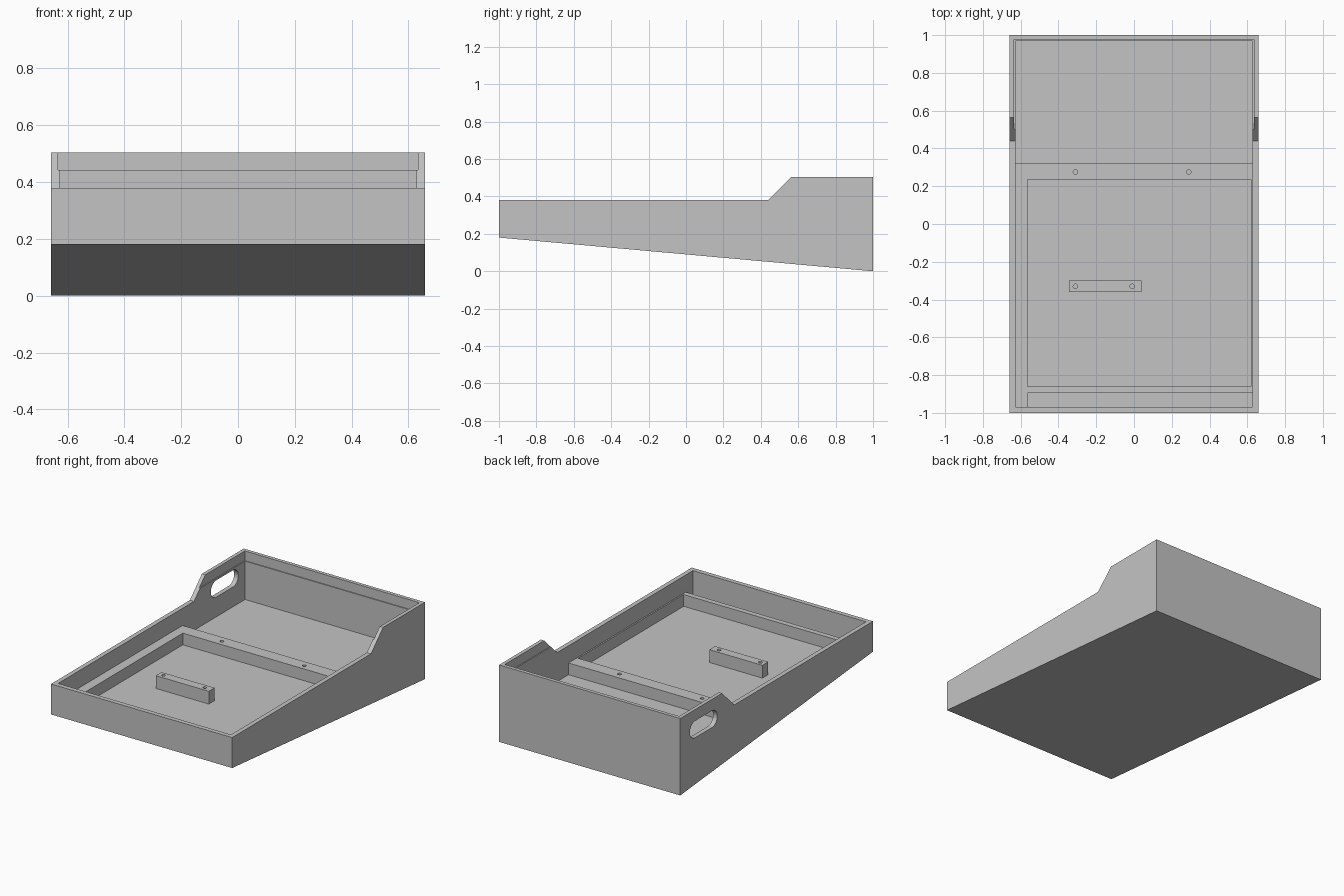
import bpy, bmesh, math
from mathutils import Matrix, Vector

cube = bpy.data.objects.get("Cube")
if cube:
    bpy.data.objects.remove(cube, do_unlink=True)

grey = bpy.data.materials.new("light grey")
grey.use_nodes = True
COLOUR = (0.55, 0.55, 0.55, 1)
grey.diffuse_color = COLOUR
grey.node_tree.nodes["Principled BSDF"].inputs["Base Color"].default_value = COLOUR


def make_object(name, bm):
    bmesh.ops.recalc_face_normals(bm, faces=bm.faces)
    mesh = bpy.data.meshes.new(name)
    bm.to_mesh(mesh)
    bm.free()
    mesh.materials.append(grey)
    obj = bpy.data.objects.new(name, mesh)
    bpy.context.collection.objects.link(obj)
    return obj


def box(name, x, y, z):
    """Box from (low, high) limits on each axis."""
    bm = bmesh.new()
    bmesh.ops.create_cube(bm, size=1)
    for v in bm.verts:
        v.co = Vector([(lo + hi) / 2 + c * (hi - lo)
                       for c, (lo, hi) in zip(v.co, (x, y, z))])
    return make_object(name, bm)


def extrude_x(name, profile, x0, x1):
    """Extrude a (y, z) outline along x."""
    bm = bmesh.new()
    face = bm.faces.new([bm.verts.new((x0, y, z)) for y, z in profile])
    new = bmesh.ops.extrude_face_region(bm, geom=[face])["geom"]
    verts = [g for g in new if isinstance(g, bmesh.types.BMVert)]
    bmesh.ops.translate(bm, verts=verts, vec=(x1 - x0, 0, 0))
    return make_object(name, bm)


def hole(x, y, z, radius=0.012, depth=0.06):
    bm = bmesh.new()
    bmesh.ops.create_cone(bm, cap_ends=True, segments=20, radius1=radius,
                          radius2=radius, depth=2 * depth,
                          matrix=Matrix.Translation((x, y, z)))
    return make_object("screw_hole_cutter", bm)


def cut(obj, cutters):
    """Subtract the cutters, bake the result and remove them."""
    for c in cutters:
        mod = obj.modifiers.new("cut", "BOOLEAN")
        mod.operation = "DIFFERENCE"
        mod.solver = "EXACT"
        mod.object = c
        c.hide_render = True
    bpy.context.view_layer.update()
    graph = bpy.context.evaluated_depsgraph_get()
    baked = bpy.data.meshes.new_from_object(obj.evaluated_get(graph))
    obj.modifiers.clear()
    obj.data = baked
    for c in cutters:
        bpy.data.objects.remove(c, do_unlink=True)


WIDTH, INNER = 0.658, 0.628
FLOOR, FRAME_TOP = 0.19, 0.267

# Wedge-shaped case with a raised back
case = extrude_x("case", [(-1, 0.18), (-1, 0.38), (0.44, 0.38), (0.565, 0.505),
                          (1, 0.505), (1, 0)], -WIDTH, WIDTH)

# Rounded hand slot in the right wall only
slot_r, slot_z = 0.055, 0.375
slot = []
for centre, start in ((0.845, -90), (0.67, 90)):
    for i in range(13):
        a = math.radians(start + 15 * i)
        slot.append((centre + slot_r * math.cos(a), slot_z + slot_r * math.sin(a)))

cut(case, [
    box("cavity_cutter", (-INNER, INNER), (-0.97, 0.97), (FLOOR, 1)),
    box("lip_cutter", (-INNER - 0.006, INNER + 0.006), (0.35, 0.976), (0.442, 1)),
    extrude_x("hand_slot_cutter", slot, -0.8, -0.5),
])

# Raised frame on the floor, open at the front edge, with two screw holes
frame = box("floor_frame", (-INNER, INNER), (-0.97, 0.322), (FLOOR - 0.003, FRAME_TOP))
cut(frame, [
    box("panel_cutter", (-0.565, 0.619), (-0.86, 0.235), (0, 1)),
    box("front_gap_cutter", (-0.565, 0.7), (-1.1, -0.895), (0, 1)),
    hole(-0.31, 0.275, FRAME_TOP), hole(0.29, 0.275, FRAME_TOP),
])

# Mounting block with two screw holes
block = box("mounting_block", (-0.345, 0.04), (-0.36, -0.3), (FLOOR - 0.003, 0.274))
cut(block, [hole(-0.31, -0.33, 0.274), hole(-0.01, -0.33, 0.274)])

# Smooth the rounded surfaces, keep the edges sharp
bpy.ops.object.select_all(action="DESELECT")
for obj in (case, frame, block):
    obj.select_set(True)
bpy.context.view_layer.objects.active = case
bpy.ops.object.shade_smooth_by_angle(angle=math.radians(30))
